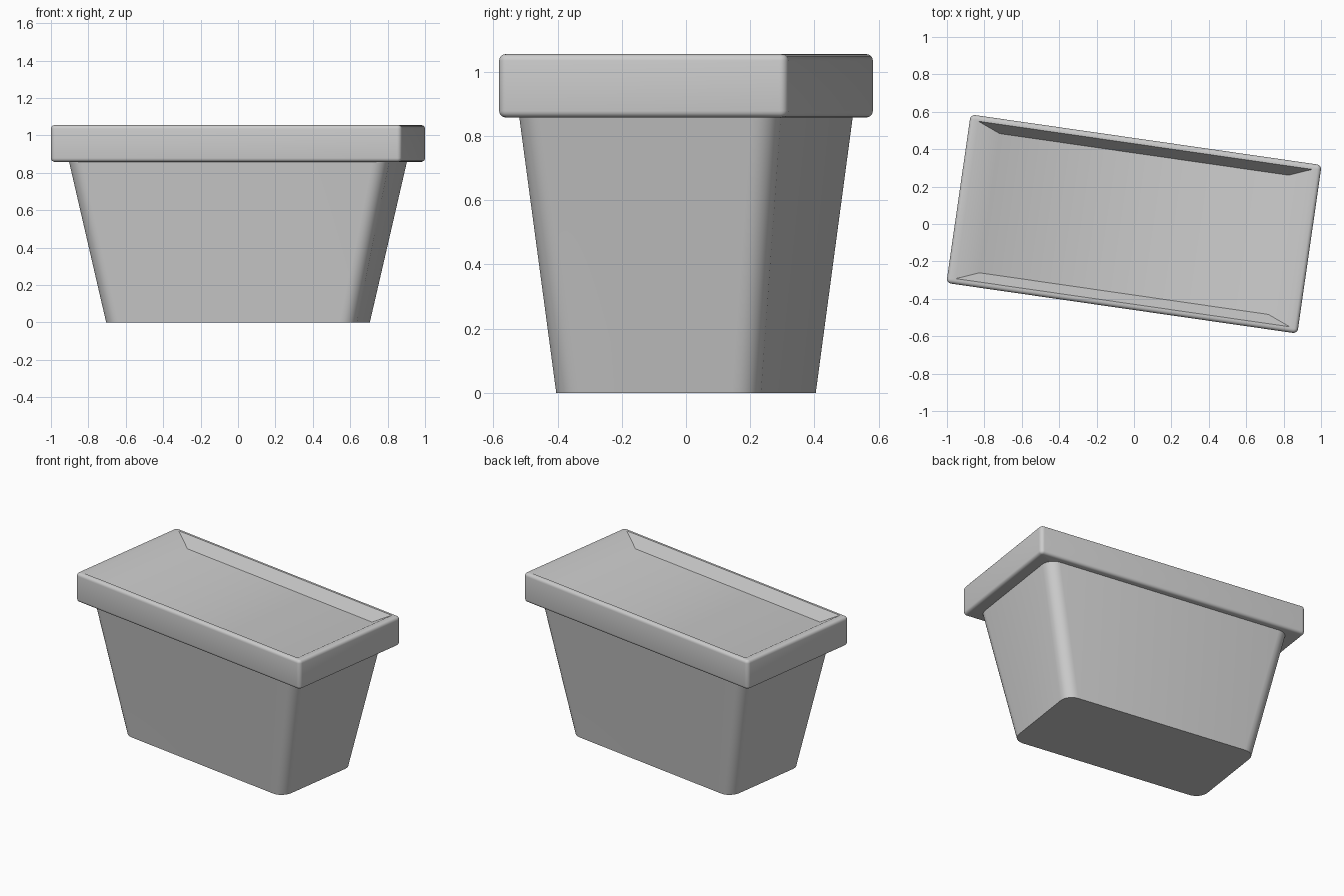
import bpy, bmesh, math

if "Cube" in bpy.data.objects:
    bpy.data.objects.remove(bpy.data.objects["Cube"])

TURN = math.radians(-8.2)


def ring(bm, hx, hy, r, z, n=6):
    """Rounded rectangle of vertices, counter-clockwise."""
    verts = []
    for i, (sx, sy) in enumerate(((1, 1), (-1, 1), (-1, -1), (1, -1))):
        for k in range(n + 1):
            a = math.pi / 2 * (i + k / n)
            verts.append(bm.verts.new((sx * (hx - r) + r * math.cos(a),
                                       sy * (hy - r) + r * math.sin(a), z)))
    return verts


def loft(name, sections):
    """Skin a stack of rounded rectangles and cap both ends."""
    bm = bmesh.new()
    rings = [ring(bm, *s) for s in sections]
    for lo, hi in zip(rings, rings[1:]):
        for i in range(len(lo)):
            j = (i + 1) % len(lo)
            bm.faces.new((lo[i], lo[j], hi[j], hi[i]))
    bm.faces.new(rings[0][::-1])
    bm.faces.new(rings[-1])
    bmesh.ops.remove_doubles(bm, verts=bm.verts, dist=1e-5)
    mesh = bpy.data.meshes.new(name)
    bm.to_mesh(mesh)
    bm.free()
    ob = bpy.data.objects.new(name, mesh)
    bpy.context.collection.objects.link(ob)
    ob.rotation_euler.z = TURN
    bpy.ops.object.select_all(action='DESELECT')
    ob.select_set(True)
    bpy.context.view_layer.objects.active = ob
    bpy.ops.object.shade_smooth_by_angle(angle=math.radians(35))
    return ob


# Tapered body with rounded upright corners
loft("planter_body", [(0.677, 0.322, 0.08, 0), (0.868, 0.413, 0.08, 0.875)])

# Overhanging rim: rounded bottom edge, rounded top edge, lip, sunken soil floor
W, D, R, B = 0.948, 0.455, 0.025, 0.02
Z0, Z1 = 0.858, 1.055
steps = [math.pi / 2 * k / 4 for k in range(5)]
rim = []
for a in steps:
    d = B * (1 - math.sin(a))
    rim.append((W - d, D - d, R - d, Z0 + B * (1 - math.cos(a))))
for a in steps:
    d = B * (1 - math.cos(a))
    rim.append((W - d, D - d, R - d, Z1 - B * (1 - math.sin(a))))
rim.append((0.902, 0.425, 0, Z1))
rim.append((0.78, 0.376, 0, Z1 - 0.068))
loft("planter_rim", rim)
